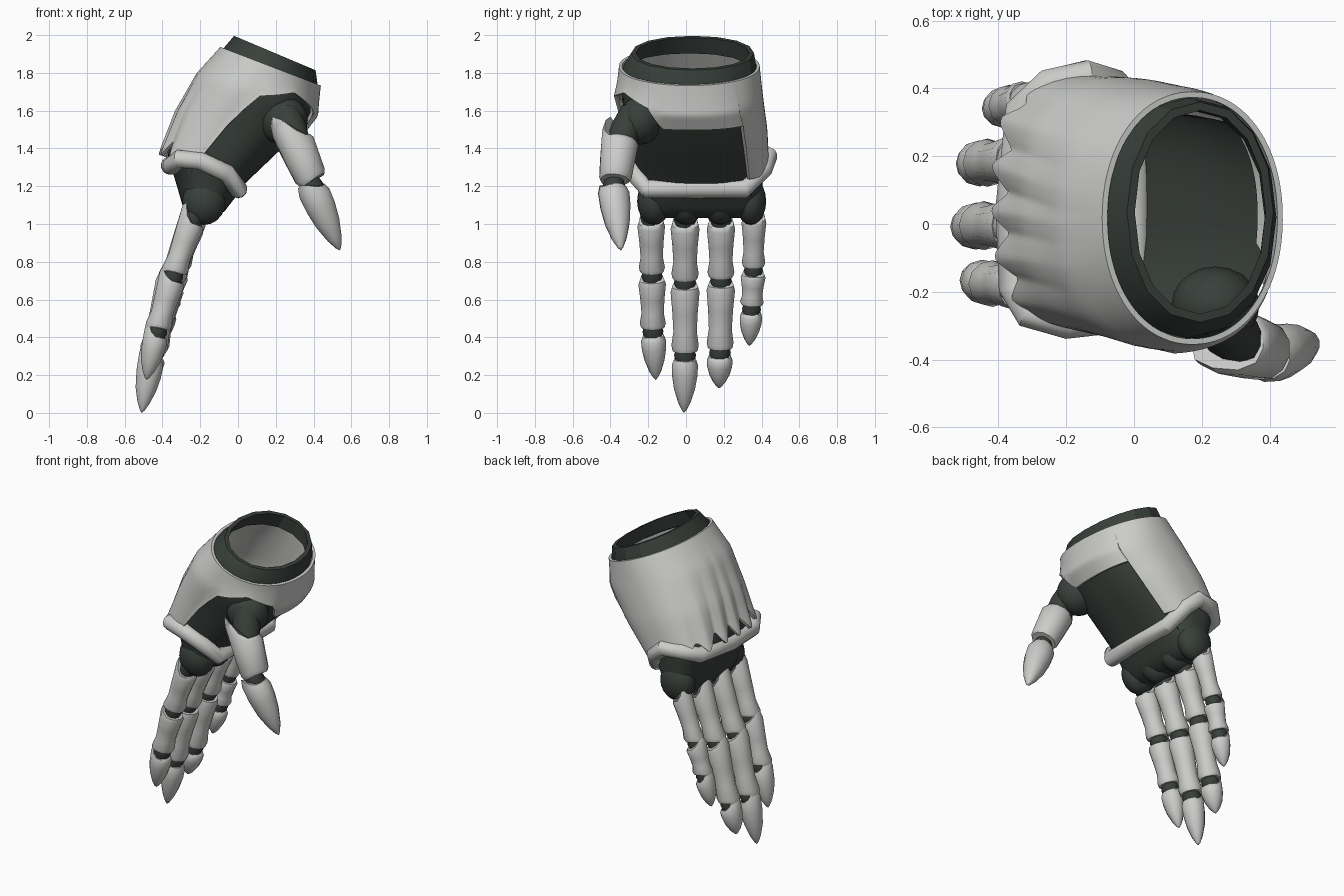
import bpy, bmesh, math
from mathutils import Vector

if "Cube" in bpy.data.objects:
    bpy.data.objects.remove(bpy.data.objects["Cube"])


def material(name, rgb):
    m = bpy.data.materials.new(name)
    m.diffuse_color = (*rgb, 1)
    m.use_nodes = True
    m.node_tree.nodes["Principled BSDF"].inputs["Base Color"].default_value = m.diffuse_color
    return m


GREY = material("light grey armour", (0.60, 0.61, 0.59))
DARK = material("dark green grey fabric", (0.04, 0.05, 0.043))


def grid(name, rows, mat, close_v=False, cap=(False, False), angle=40):
    """Skin rows of points that are closed loops; optionally join last row to first."""
    bm = bmesh.new()
    vs = [[bm.verts.new(p) for p in r] for r in rows]
    n, m = len(rows[0]), len(rows)
    for j in range(m if close_v else m - 1):
        a, b = vs[j], vs[(j + 1) % m]
        for i in range(n):
            k = (i + 1) % n
            bm.faces.new((a[i], a[k], b[k], b[i]))
    if cap[0]:
        bm.faces.new(vs[0])
    if cap[1]:
        bm.faces.new(vs[-1])
    bmesh.ops.remove_doubles(bm, verts=bm.verts, dist=0.0002)
    bmesh.ops.recalc_face_normals(bm, faces=bm.faces)
    me = bpy.data.meshes.new(name)
    bm.to_mesh(me)
    bm.free()
    me.materials.append(mat)
    for p in me.polygons:
        p.use_smooth = True
    me.set_sharp_from_angle(angle=math.radians(angle))
    ob = bpy.data.objects.new(name, me)
    bpy.context.collection.objects.link(ob)
    return ob


def lerp_table(table, t):
    for a, b in zip(table, table[1:]):
        if t <= b[0]:
            f = (t - a[0]) / max(b[0] - a[0], 1e-6)
            return [p + (q - p) * f for p, q in zip(a[1:], b[1:])]
    return list(table[-1][1:])


# Hand sections: v, back x z, palm x z, y min, y max, squareness
SECTIONS = [
    (-0.15, -0.03, 2.0, 0.42, 1.81, -0.30, 0.37, 2.1),
    (0.0, -0.075, 1.93, 0.42, 1.74, -0.335, 0.37, 2.1),
    (0.3, -0.20, 1.79, 0.40, 1.58, -0.35, 0.385, 2.3),
    (0.65, -0.305, 1.59, 0.25, 1.41, -0.305, 0.405, 2.5),
    (1.0, -0.38, 1.36, 0.03, 1.20, -0.27, 0.41, 2.7),
    (1.25, -0.34, 1.24, 0.0, 1.15, -0.25, 0.41, 2.7),
    (1.6, -0.30, 1.10, -0.07, 1.06, -0.24, 0.41, 2.6),
    (1.75, -0.26, 1.04, -0.13, 1.03, -0.22, 0.40, 2.4),
]
# Lower edge of the armour by angle (0 is palm, 180 is back of hand)
EDGE = [(-180, 0.95), (-98, 0.95), (-93, 0.55), (-88, 0.3), (-60, 0.16), (-45, 0.2),
        (-30, 0.25), (-20, 0.45), (39.9, 0.45), (40.1, 0.95), (180, 0.95)]
# Sample angles: even steps round palm and sides, even widths across the back
BACK_STEPS = [math.degrees(math.asin((0.98 * i / 32) ** 1.35)) for i in range(33)]
ANGLES = sorted([-180 + a for a in BACK_STEPS] + [180 - a for a in BACK_STEPS[1:]]
                + [t for t in range(-100, 101, 3)] + [-98.5, 39.9, 40.1])


def surf(deg, v, off):
    bx, bz, px, pz, y0, y1, n = lerp_table(SECTIONS, v)
    back, palm = Vector((bx, 0, bz)), Vector((px, 0, pz))
    d = (palm - back) / 2
    a, b = d.length + off, (y1 - y0) / 2 + off
    c, s = math.cos(math.radians(deg)), math.sin(math.radians(deg))
    cu = math.copysign(abs(c) ** (2 / n), c)
    su = math.copysign(abs(s) ** (2 / n), s)
    return (back + palm) / 2 + d.normalized() * a * cu + Vector((0, (y0 + y1) / 2 + b * su, 0))


def pleat(deg):
    """Triangle wave across the back of the hand: 1 on teeth, 0 in notches and elsewhere."""
    if abs(deg) < 100:
        return 0.5
    s = math.sin(math.radians(deg))
    u = math.copysign(abs(s) ** 0.72, s)
    w = abs(((u + 0.09) / 0.36) % 1 * 2 - 1)
    fade = min(1, max(0, (0.9 - abs(u)) / 0.15))
    return 0.5 + (w - 0.5) * fade


def edge(deg):
    return lerp_table(EDGE, deg)[0]


# Armour shell, closed inside and out, with pleats and a toothed lower edge
def shell_row(f, off):
    row = []
    for t in ANGLES:
        k = pleat(t) - 0.5
        v = f * (edge(t) + 0.15 * k)
        row.append(surf(t, v, off + 0.012 * f * f + 0.03 * k * f * f))
    return row


M = 14
grid("armour_shell", [shell_row(j / M, 0.02) for j in range(M + 1)]
     + [shell_row(j / M, 0.003) for j in range(M, -1, -1)], GREY, close_v=True, angle=35)

# Dark lining ring standing out of the cuff
grid("cuff_lining", [[surf(22.5 * t, v, o) for t in range(16)] for v, o in
     ((0.05, 0.0), (-0.02, 0.0), (-0.15, -0.01), (-0.15, -0.035), (0.03, -0.035))], DARK, close_v=True, angle=25)

# Fabric hand below the armour, tucked under its edge on every side
rows = []
for j in range(17):
    f = j / 16
    rows.append([surf(t, (min(edge(t + d) for d in (-9, -5, 0, 5, 9)) - 0.08) * (1 - f) + 1.75 * f, -0.006)
                 for t in ANGLES])
grid("fabric_hand", rows, DARK, cap=(False, True))


def ellipsoid(name, c, r, mat):
    rows = []
    for j in range(11):
        p = math.pi * j / 10
        rows.append([(c[0] + r[0] * math.sin(p) * math.cos(a), c[1] + r[1] * math.sin(p) * math.sin(a),
                      c[2] + r[2] * math.cos(p)) for a in [2 * math.pi * i / 20 for i in range(20)]])
    return grid(name, rows, mat)


# Rolled rim around the knuckles
RIM = [Vector(p) for p in (
    (0.0, -0.21, 1.185), (0.0, 0.05, 1.185), (0.0, 0.31, 1.185), (-0.06, 0.41, 1.29), (-0.14, 0.435, 1.36),
    (-0.25, 0.41, 1.36), (-0.33, 0.34, 1.33), (-0.36, 0.05, 1.31), (-0.35, -0.19, 1.31),
    (-0.31, -0.26, 1.345), (-0.2, -0.29, 1.335), (-0.06, -0.275, 1.27))]
mid = Vector((-0.18, 0.06, 1.28))
rows = []
for i, p in enumerate(RIM):
    tan = (RIM[(i + 1) % len(RIM)] - RIM[i - 1]).normalized()
    out = p - mid
    out = (out - tan * out.dot(tan)).normalized()
    up = tan.cross(out)
    rows.append([p + 0.049 * (out * math.cos(a) + up * math.sin(a))
                 for a in [2 * math.pi * k / 12 for k in range(12)]])
grid("knuckle_rim", rows, GREY, close_v=True)


def limb(name, p0, p1, profile, mat, back, peak=0.0, dip=0.0, sides=12):
    """Round part from p0 to p1; peak raises a pointed guard on its back side."""
    p0, p1 = Vector(p0), Vector(p1)
    ax = (p1 - p0).normalized()
    b = Vector(back)
    b = (b - ax * b.dot(ax)).normalized()
    s = ax.cross(b)
    rows = []
    for f, r in profile:
        row = []
        for i in range(sides):
            a = 2 * math.pi * i / sides
            lift = max(0, math.cos(a)) ** 2
            shift = -peak * lift * max(0, 1 - 2.5 * f) + dip * lift * max(0, 2.5 * f - 1.5)
            row.append(p0.lerp(p1, f) + r * (b * math.cos(a) + s * math.sin(a)) + ax * shift)
        rows.append(row)
    return grid(name, rows, mat, cap=(True, profile[-1][1] > 0))


def scaled(profile, w):
    return [(f, r * w) for f, r in profile]


PLATE = [(0, 0.066), (0.08, 0.073), (0.4, 0.064), (0.7, 0.059), (0.92, 0.069), (1, 0.063)]
TIP = [(0, 0.056), (0.1, 0.066), (0.3, 0.064), (0.55, 0.053), (0.8, 0.032), (0.95, 0.012), (1, 0)]
JOINT = [(0, 0.046), (0.25, 0.046), (0.5, 0.056), (0.75, 0.046), (1, 0.046)]
BACK = (-1, 0, 0.2)

# Fingers: base, two joints, tip, width
FINGERS = {
    "index": [(-0.24, -0.185, 1.03), (-0.345, -0.18, 0.725), (-0.43, -0.175, 0.43), (-0.485, -0.16, 0.175), 1.0],
    "middle": [(-0.24, -0.005, 1.02), (-0.36, -0.005, 0.69), (-0.455, -0.005, 0.305), (-0.51, -0.01, 0.0), 1.05],
    "ring": [(-0.24, 0.185, 1.02), (-0.35, 0.185, 0.70), (-0.445, 0.18, 0.32), (-0.49, 0.175, 0.13), 1.03],
    "little": [(-0.22, 0.36, 1.05), (-0.32, 0.357, 0.755), (-0.375, 0.347, 0.55), (-0.42, 0.335, 0.355), 0.9],
}
for name, (*pts, w) in FINGERS.items():
    P = [Vector(p) for p in pts]
    ellipsoid(name + "_knuckle", (-0.18, P[0].y * 0.94 + 0.005, 1.12), (0.115, 0.09 * w, 0.125), DARK)
    for k in range(3):
        ax = (P[k + 1] - P[k]).normalized()
        limb(f"{name}_joint_{k}", P[k] - ax * 0.06, P[k] + ax * 0.06, scaled(JOINT, w), DARK, BACK)
        if k < 2:
            limb(f"{name}_plate_{k}", P[k] + ax * 0.025, P[k + 1] - ax * 0.025, scaled(PLATE, w), GREY, BACK,
                 0.12 if k == 0 else 0.06, 0.02)
        else:
            limb(name + "_tip", P[k] + ax * 0.025, P[k + 1], scaled(TIP, w), GREY, BACK, 0.08)

# Thumb: fabric mound, base joint, guard plate, joint and tip
TB = (-0.7, -0.7, 0.0)
ellipsoid("thumb_mound", (0.24, -0.24, 1.55), (0.13, 0.115, 0.13), DARK)
limb("thumb_base", (0.25, -0.27, 1.59), (0.32, -0.365, 1.40), [(0, 0.08), (0.5, 0.085), (1, 0.07)], DARK, TB)
limb("thumb_plate", (0.30, -0.35, 1.44), (0.39, -0.375, 1.235),
     [(0, 0.09), (0.1, 0.102), (0.5, 0.095), (0.9, 0.088), (1, 0.075)], GREY, TB, 0.16, 0.02)
limb("thumb_joint", (0.375, -0.378, 1.26), (0.41, -0.385, 1.14), scaled(JOINT, 1.1), DARK, TB)
limb("thumb_tip", (0.395, -0.385, 1.185), (0.54, -0.345, 0.86), scaled(TIP, 1.28), GREY, TB, 0.05)
